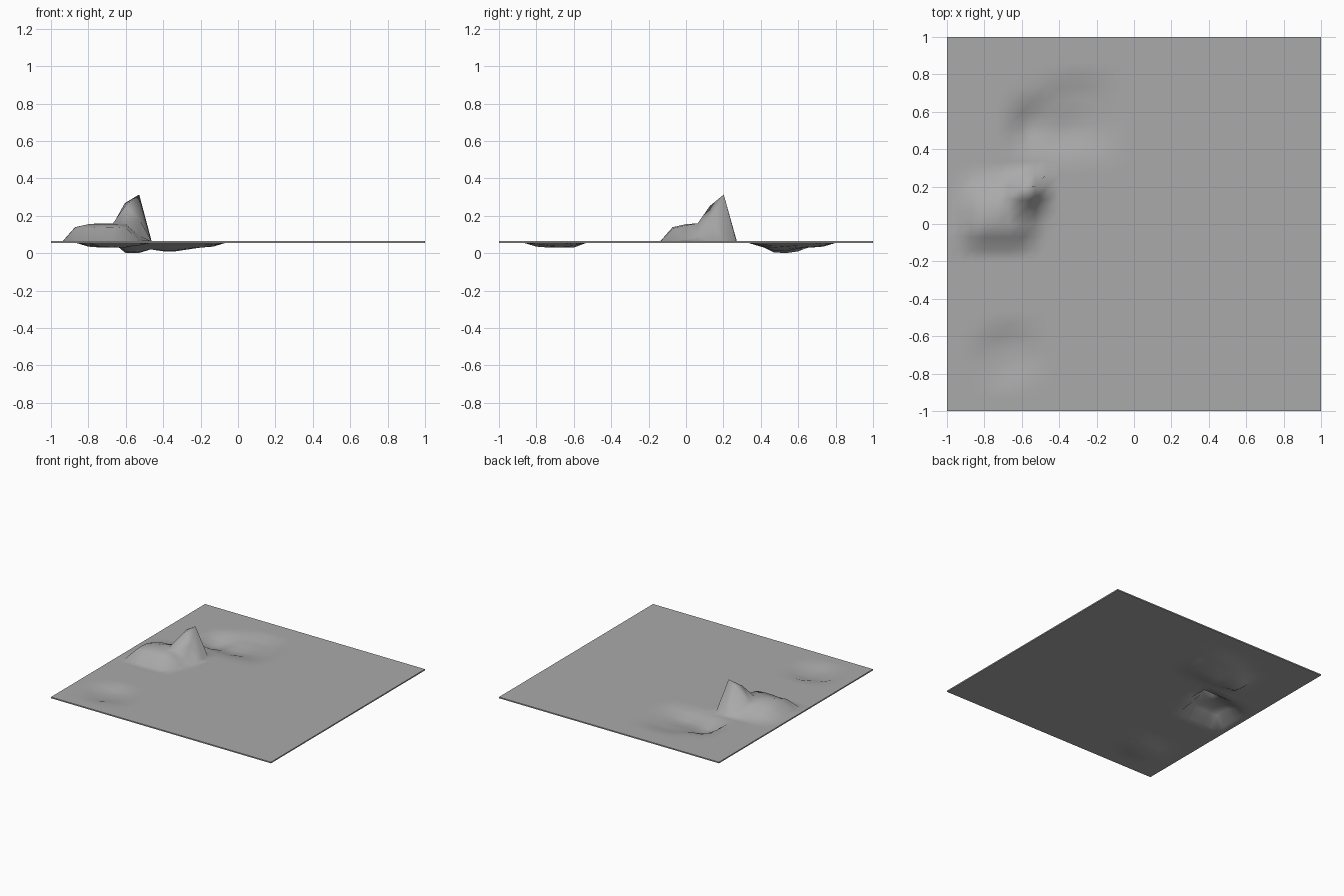
import bpy
import bmesh
import math

CELLS = 30
STEP = 2 / CELLS
UNIT = 0.005
THICKNESS = 0.01
BASE = 0.055

default = bpy.data.objects.get("Cube")
if default:
    bpy.data.objects.remove(default, do_unlink=True)

# Sculpted areas: first column and row on the grid, then offsets from back to front
HILL = (2, 18, [
    (4, 6, 8, 12, 41, 50),
    (10, 14, 15, 17, 38, 24),
    (14, 17, 19, 19, 19, 6),
    (15, 18, 18, 18, 17, 2),
    (15, 14, 15, 15, 14, 0),
])
BACK_BASIN = (6, 26, [
    (0, 0, -1, -3, -4, -4, -3, -1),
    (-1, -2, -4, -5, -5, -5, -4, -2),
    (-6, -9, -6, -6, -6, -6, -5, -3),
    (-11, -11, -7, -9, -9, -7, -5, -4),
    (-9, -10, -7, -8, -8, -6, -5, -3),
    (-2, -3, -4, -4, -3, -3, -2, -2),
])
FRONT_BASIN = (3, 6, [
    (-1, -3, -5, -3, -1),
    (-4, -5, -5, -5, -2),
    (-3, -4, -5, -4, -3),
    (-1, -4, -4, -2, -1),
])


def offsets(areas):
    """Collect the height offset of every sculpted grid point."""
    result = {}
    for first_column, first_row, rows in areas:
        for down, row in enumerate(rows):
            for across, amount in enumerate(row):
                result[first_column + across, first_row - down] = amount * UNIT
    return result


def make_material(name, color):
    material = bpy.data.materials.new(name)
    material.use_nodes = True
    material.diffuse_color = color
    material.node_tree.nodes["Principled BSDF"].inputs["Base Color"].default_value = color
    return material


# Terrain sheet: a regular grid raised and lowered at the sculpted points
heights = offsets([HILL, BACK_BASIN, FRONT_BASIN])
bm = bmesh.new()
bmesh.ops.create_grid(bm, x_segments=CELLS, y_segments=CELLS, size=1)
for vert in bm.verts:
    key = (round((vert.co.x + 1) / STEP), round((vert.co.y + 1) / STEP))
    vert.co.z = BASE + heights.get(key, 0)
mesh = bpy.data.meshes.new("terrain_sheet")
bm.to_mesh(mesh)
bm.free()

terrain = bpy.data.objects.new("terrain_sheet", mesh)
bpy.context.collection.objects.link(terrain)
mesh.materials.append(make_material("stone grey", (0.4, 0.4, 0.4, 1)))

# Give the sheet its thin slab edge
solidify = terrain.modifiers.new("slab", 'SOLIDIFY')
solidify.thickness = THICKNESS
solidify.offset = 1

bpy.ops.object.select_all(action='DESELECT')
terrain.select_set(True)
bpy.context.view_layer.objects.active = terrain
bpy.ops.object.modifier_apply(modifier=solidify.name)

# Soft ground with a crisp rim
bpy.ops.object.shade_smooth_by_angle(angle=math.radians(85))
